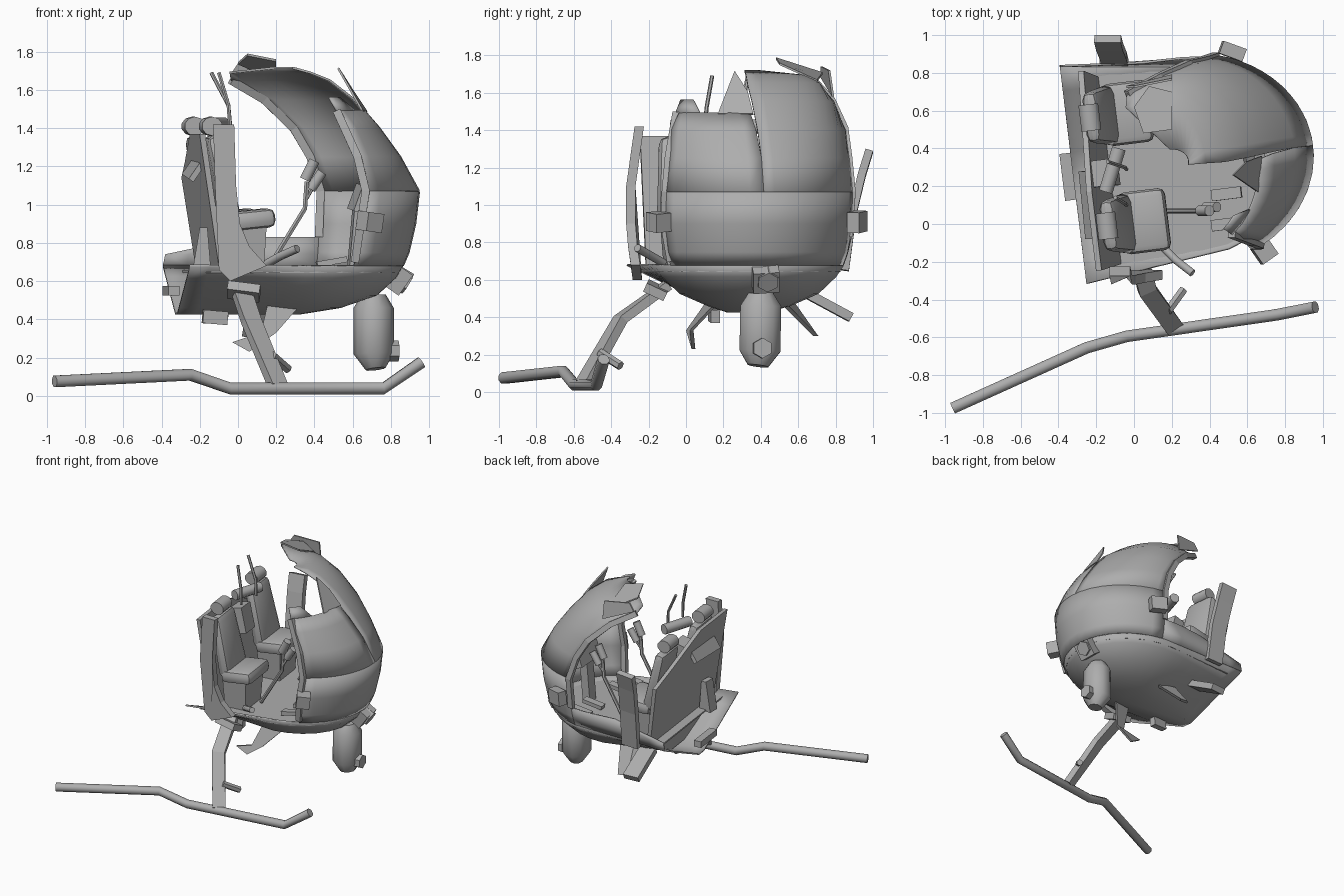
import bpy, bmesh, math
from mathutils import Vector, Matrix

if "Cube" in bpy.data.objects:
    bpy.data.objects.remove(bpy.data.objects["Cube"])

grey = bpy.data.materials.new("worn_grey")
grey.diffuse_color = (0.42, 0.42, 0.42, 1)
grey.use_nodes = True
grey.node_tree.nodes["Principled BSDF"].inputs["Base Color"].default_value = grey.diffuse_color
YAW = math.radians(7)
CABIN = Matrix.Translation((0, 0.3, 0)) @ Matrix.Rotation(YAW, 4, 'Z')
REAR = .325  # how far the tub reaches behind the cabin centre


def finish(name, bm, thick=0, smooth=None):
    bmesh.ops.recalc_face_normals(bm, faces=bm.faces)
    me = bpy.data.meshes.new(name)
    bm.to_mesh(me)
    bm.free()
    me.materials.append(grey)
    ob = bpy.data.objects.new(name, me)
    bpy.context.collection.objects.link(ob)
    if thick:
        m = ob.modifiers.new("thickness", 'SOLIDIFY')
        m.thickness, m.offset = thick, 0
    if smooth:
        bpy.ops.object.select_all(action='DESELECT')
        ob.select_set(True)
        bpy.context.view_layer.objects.active = ob
        bpy.ops.object.shade_smooth_by_angle(angle=math.radians(smooth))
    return ob


def box(name, c, size, rot=(0, 0, 0), cabin=False, bevel=0, top=1):
    """Box with optional wider or narrower top and bevelled edges."""
    bm = bmesh.new()
    bmesh.ops.create_cube(bm, size=1)
    for v in bm.verts:
        k = top if v.co.z > 0 else 1
        v.co = Vector((v.co.x * size[0] * k, v.co.y * size[1] * k, v.co.z * size[2]))
    if bevel:
        bmesh.ops.bevel(bm, geom=bm.edges[:], offset=bevel, segments=2, affect='EDGES', profile=0.5)
    m = Matrix.Translation(c)
    for ang, ax in zip(rot, 'XYZ'):
        m = m @ Matrix.Rotation(math.radians(ang), 4, ax)
    bm.transform(CABIN @ m if cabin else m)
    return finish(name, bm, 0, 40 if bevel else None)


def sweep(name, pts, radii, sides=8, ref=(0, 0, 1), scales=None):
    """Sweep a regular section, stretched to radii, along a path."""
    bm = bmesh.new()
    pts = [Vector(p) for p in pts]
    rings = []
    for i, p in enumerate(pts):
        a, b = pts[max(i - 1, 0)], pts[min(i + 1, len(pts) - 1)]
        t = (b - a).normalized()
        s = Vector(ref).cross(t).normalized()
        n = t.cross(s)
        k = scales[i] if scales else 1
        ring = []
        for j in range(sides):
            g = 2 * math.pi * (j + 0.5) / sides
            ring.append(bm.verts.new(p + k * (s * math.cos(g) * radii[0] + n * math.sin(g) * radii[1])))
        rings.append(ring)
    for r, q in zip(rings, rings[1:]):
        for j in range(sides):
            bm.faces.new((r[j], r[(j + 1) % sides], q[(j + 1) % sides], q[j]))
    bm.faces.new(rings[0])
    bm.faces.new(rings[-1])
    return finish(name, bm, 0, 50 if sides > 4 else None)


def prism(name, outline, push, m=None):
    """Flat outline extruded along push."""
    bm = bmesh.new()
    f = bm.faces.new([bm.verts.new(p) for p in outline])
    r = bmesh.ops.extrude_face_region(bm, geom=[f])
    bmesh.ops.translate(bm, vec=push, verts=[v for v in r['geom'] if isinstance(v, bmesh.types.BMVert)])
    if m:
        bm.transform(m)
    return finish(name, bm)


# Cabin skin: height, nose reach, half width, start of the nose curve
RINGS = [(.43, .32, .1, .2), (.465, .54, .22, .3), (.53, .73, .37, .3), (.62, .83, .465, .3),
         (.68, .865, .505, .3), (.75, .895, .53, .3), (.9, .93, .555, .3), (1.07, .95, .56, .3),
         (1.25, .85, .54, .3), (1.4, .74, .515, .3), (1.55, .61, .46, .25), (1.65, .48, .39, .2),
         (1.69, .38, .32, .16), (1.715, .29, .07, .2)]


def skin_point(s, z):
    z = min(max(z, RINGS[0][0]), RINGS[-1][0])
    for a, b in zip(RINGS, RINGS[1:]):
        if z <= b[0]:
            break
    k = (z - a[0]) / (b[0] - a[0])
    F, W, u0 = (a[i] + (b[i] - a[i]) * k for i in (1, 2, 3))
    if abs(s) <= 1:
        g = s * math.pi / 2
        u, v = u0 + (F - u0) * math.cos(g), W * math.sin(g)
    else:  # straight sides that turn into a shallow V at the rear
        k = abs(s) - 1
        V = min(.04 + .54 * (z - .43) / .25, .58) if z < .8 else W
        u, v = u0 - k * (u0 + REAR), math.copysign(W + (V - W) * k, s)
    return CABIN @ Vector((u, v, z))


def skin(name, rows, n, cap=False):
    """Rows of (height, first s, last s) joined into a thin curved panel."""
    bm = bmesh.new()
    grid = [[bm.verts.new(skin_point(a + (b - a) * i / n, z)) for i in range(n + 1)] for z, a, b in rows]
    for r, q in zip(grid, grid[1:]):
        for i in range(n):
            bm.faces.new((r[i], r[i + 1], q[i + 1], q[i]))
    if cap:
        bm.faces.new(grid[0])
    return finish(name, bm, .012, 35)


skin("belly_tub", [(z, -2, 2) for z in (.43, .465, .53, .62, .68)], 24, True)
skin("nose_band", [(z, -.7, .8) for z in (.68, .75, .9, 1.07)], 14)
skin("left_sill", [(.68, .8, 2), (.74, .8, 1.98), (.83, .8, 1.3)], 6)
skin("left_windscreen_and_roof", [(1.07, 0, .8), (1.25, 0, .83), (1.4, -.01, .92), (1.55, -.03, 1.1),
                                  (1.65, -.05, 1.36), (1.69, -.05, 1.34), (1.715, -.2, 1)], 12)
skin("right_windscreen", [(1.07, -.68, 0), (1.25, -.67, 0), (1.4, -.66, -.02), (1.49, -.66, -.05)], 8)
# Torn shards on the broken edges
prism("windscreen_shard", [(.65, .17, 1.48), (.67, .36, 1.48), (.59, .33, 1.6), (.52, .26, 1.71)], (.008, 0, .008))
skin("windscreen_corner_shard", [(1.49, -.66, -.42), (1.56, -.64, -.5)], 2)
prism("torn_roof_flap", [(.0, .62, 1.745), (.05, .48, 1.79), (.2, .5, 1.76), (.2, .7, 1.67), (.08, .73, 1.71)], (0, 0, -.012))
prism("torn_roof_strip", [(-.04, .72, 1.68), (.0, .72, 1.74), (.2, .76, 1.72), (.2, .78, 1.58)], (0, .012, 0))
# Door frames following the skin
for name, edge in (("left_door_frame", [(.8, .83), (.8, 1.07), (.83, 1.25), (.92, 1.4), (1.1, 1.55), (1.36, 1.65)]),
                   ("right_door_frame", [(-.7, .7), (-.7, .9), (-.68, 1.07), (-.67, 1.25), (-.66, 1.49)])):
    sweep(name, [skin_point(s, z) for s, z in edge], (.03, .025), 4, (0, 1, 0))

# Floor
rim = [skin_point(-1.85 + 3.7 * i / 24, .655) for i in range(25)]
prism("floor", rim, (0, 0, -.012))

# Rear bulkhead, closing the tub, sloping along the top and leaning back
wall = [(-.1, .45), (.1, .45), (.28, .53), (.5, .66), (.54, 1.14), (.3, 1.22), (-.1, 1.37), (-.52, 1.37), (-.5, .66), (-.28, .53)]
prism("bulkhead", [(-.16 - (z - .66) * .15, v, z) for v, z in wall], (.03, 0, 0), CABIN)
prism("rear_gusset", [(-.2, 0, .64), (-.16, 0, .88), (-.12, 0, .88), (-.1, 0, .64)], (0, .09, 0),
      Matrix.Translation((-.04, -.06, 0)))
box("rear_bracket", (-.35, .25, .55), (.06, .25, .05), (0, 0, 7))
box("rear_rail", (-.235, .1, 1.18), (.03, .36, .1), (0, 35, 7))

# Door pillars
prism("right_pillar", [(-.13, -.275, 1.42), (-.02, -.275, 1.42), (-.01, -.32, 1.1), (.01, -.32, .9), (.06, -.31, .78),
                       (.15, -.295, .68), (-.04, -.285, .6), (-.1, -.29, .66), (-.12, -.32, 1.1)], (0, .05, 0))
sweep("left_pillar", [(-.1, .85, .65), (-.11, .89, .95), (-.13, .94, 1.16), (-.14, .98, 1.29)],
      (.1, .03), 4, (0, 1, 0))

# Seats
for side, v, u in (("right", -.29, 0), ("left", .29, -.02)):
    box(side + "_seat_base", (u, v, .76), (.17, .24, .24), cabin=True, top=1.15)
    box(side + "_seat_cushion", (u + .02, v, .92), (.25, .33, .1), (0, -6, 0), True, .035)
    box(side + "_seat_back", (u - .125, v, 1.13), (.1, .32, .48), (0, -12, 0), True, .045, .85)
    p, q = (CABIN @ Vector((u - .18, v + d, 1.41)) for d in (-.07, .07))
    sweep(side + "_headrest", [p, q], (.055, .05), 10)
sweep("overhead_roll", [(-.15, .17, 1.42), (-.08, .4, 1.42)], (.04, .04), 8)
box("centre_box", (-.15, .27, 1.2), (.1, .14, .2), (0, -13, 7))

# Thin rods behind the seats
for i, y in enumerate((.14, .33)):
    sweep("rear_rod_%d" % (i + 1), [(-.04, y - .04, 1.4), (-.05, y - .03, 1.52), (-.1 - .04 * i, y, 1.69)], (.011, .011), 6)

# Controls
for i, y in enumerate((.07, .56)):
    sweep("control_stick_%d" % (i + 1), [(.16, y, .67), (.35, y, .98), (.36, y, 1.12)], (.014, .014), 6, (0, 1, 0))
    sweep("stick_grip_%d" % (i + 1), [(.35, y, 1.13), (.4, y, 1.23)], (.03, .03), 8)
    sweep("stick_fork_%d" % (i + 1), [(.35, y, 1.02), (.39, y + .02, 1.09)], (.012, .012), 6)
    sweep("fork_grip_%d" % (i + 1), [(.38, y + .02, 1.08), (.44, y + .02, 1.17)], (.028, .028), 8)
    for k in (0, .16):
        box("pedal_%d_%d" % (i + 1, round(k * 100)), (.49, y - .07 + k, .7), (.16, .06, .03), (0, -10, 7))
sweep("side_lever", [(.15, -.12, .69), (.22, -.19, .73), (.31, -.26, .77)], (.022, .022), 8)
box("instrument_panel", (.64, .38, 1.03), (.06, .3, .14), (0, 20, 7))
box("instrument_post", (.62, .38, .82), (.06, .1, .34), (0, 5, 7))

# Side boxes on the nose
box("right_side_box", (.69, -.145, .91), (.1, .1, .1), (0, 8, 35))
box("left_side_box", (.52, .915, .91), (.13, .07, .11), (0, 5, -20))

# Hanging pod and its knobs
sweep("hanging_pod", [(.71, .4, .53), (.71, .4, .46), (.71, .395, .22), (.72, .385, .14)], (.115, .105), 10,
      (1, 0, 0), (.6, 1, 1, .5))
sweep("pod_knob", [(.79, .405, .235), (.84, .41, .235)], (.055, .055), 6)
sweep("nose_lamp", [(.8, .43, .64), (.89, .44, .585)], (.06, .06), 6)
box("nose_lamp_mount", (.83, .425, .61), (.1, .14, .13), (0, 35, 7))

# Landing skid, bent up at the back
sweep("landing_skid", [(-.96, -.975, .075), (-.25, -.655, .11), (-.04, -.595, .038), (.76, -.48, .038), (.96, -.44, .175)],
      (.033, .033), 8)
sweep("skid_leg", [(.01, -.1, .57), (.07, -.35, .39), (.21, -.545, .05)], (.068, .035), 4, (0, 0, 1))
box("leg_collar", (.03, -.16, .545), (.17, .12, .05), (-25, 8, 0))
sweep("leg_stub", [(.18, -.46, .21), (.26, -.35, .14)], (.025, .025), 6)

# Belly stubs and torn fins
sweep("left_leg_stub", [(-.1, .62, .54), (-.12, .88, .4)], (.09, .035), 4)
prism("right_belly_fin", [(.34, .17, .49), (.16, .12, .5), (.12, 0, .33), (-.03, .02, .28), (.06, .03, .23), (.2, .02, .33)],
      (0, .02, 0))
prism("left_belly_fin", [(.2, .5, .48), (.05, .55, .48), (.02, .67, .31), (.1, .68, .3)], (.02, .03, 0))
box("belly_bracket", (-.12, .15, .41), (.13, .05, .07), (0, 5, 7))
